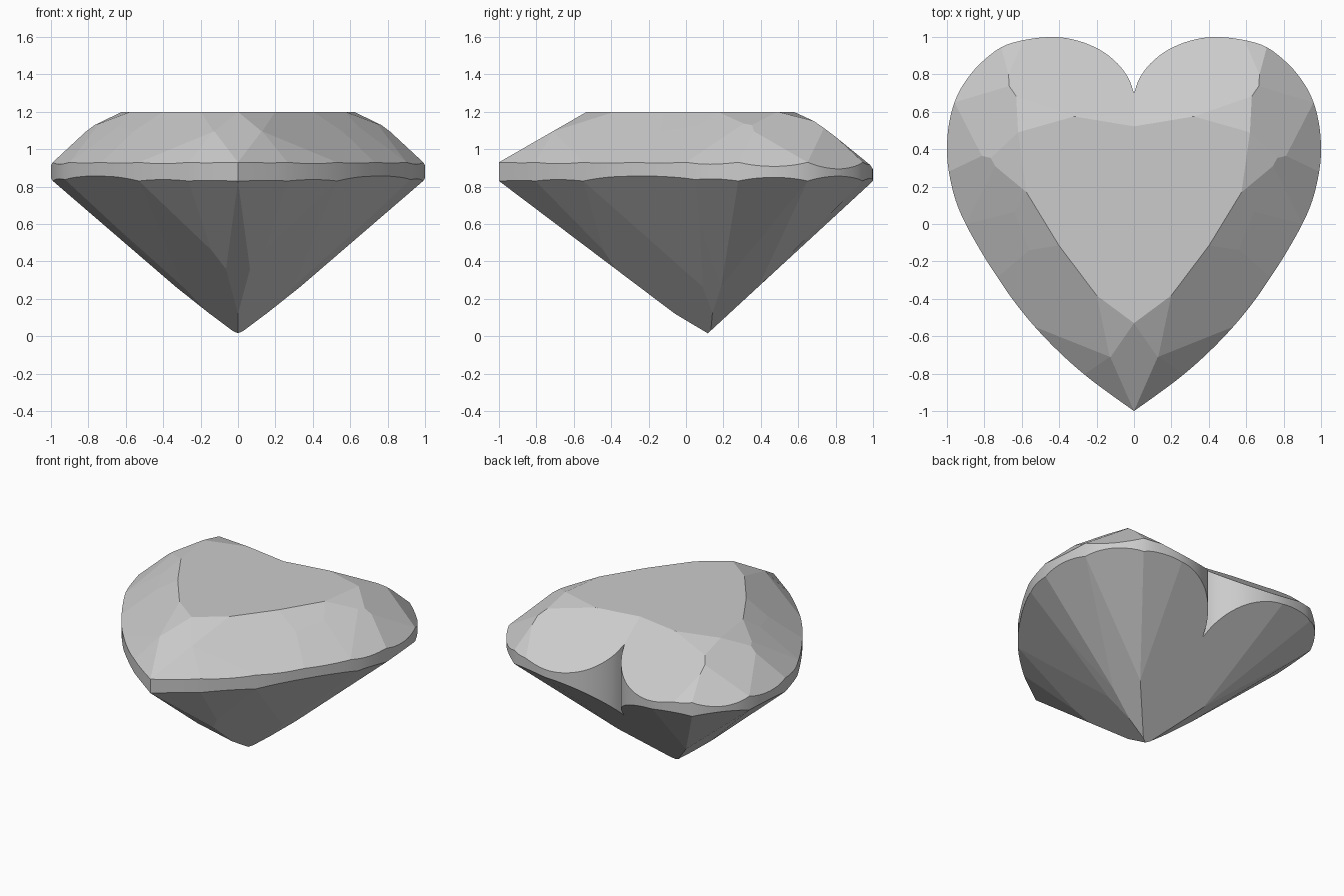
import bpy, bmesh
from mathutils import Vector as V

if "Cube" in bpy.data.objects:
    bpy.data.objects.remove(bpy.data.objects["Cube"])

# Half heart outline, from the front point round to the cleft
PTS = [(0, -1), (.14, -.9), (.265, -.805), (.4, -.685), (.53, -.55), (.64, -.415), (.73, -.285),
       (.81, -.16), (.9, .0), (.955, .13), (.99, .28), (1, .4), (.99, .53), (.96, .65),
       (.91, .75), (.83, .85), (.71, .945), (.58, .985), (.43, 1), (.3, .98), (.18, .93),
       (.09, .86), (.03, .78), (0, .7)]


def refine(pts, n=4):
    # Catmull-Rom subdivision of the outline
    p = [V(a) for a in pts]
    p = [2 * p[0] - p[1]] + p + [2 * p[-1] - p[-2]]
    out = []
    for i in range(1, len(p) - 2):
        a, b, c, d = p[i - 1:i + 3]
        for k in range(n):
            t = k / n
            out.append(.5 * (2 * b + (c - a) * t + (2 * a - 5 * b + 4 * c - d) * t * t
                             + (3 * b - a - 3 * c + d) * t ** 3))
    return out + [p[-2]]


# Extruded half outline
bm = bmesh.new()
base = bm.faces.new([bm.verts.new((max(p.x, 0), min(p.y, 1), -.1)) for p in refine(PTS)])
ext = bmesh.ops.extrude_face_region(bm, geom=[base], use_keep_orig=True)
bmesh.ops.translate(bm, vec=(0, 0, 1.3),
                    verts=[g for g in ext["geom"] if isinstance(g, bmesh.types.BMVert)])
bmesh.ops.recalc_face_normals(bm, faces=bm.faces)
INSIDE = V((.2, .2, .88))


def cut(co, no):
    # Grind one flat facet
    no = no.normalized()
    if no.dot(co - INSIDE) < 0:
        no = -no
    bmesh.ops.bisect_plane(bm, geom=bm.verts[:] + bm.edges[:] + bm.faces[:], dist=1e-4,
                           plane_co=co, plane_no=no, clear_outer=True)
    bmesh.ops.holes_fill(bm, edges=[e for e in bm.edges if e.is_boundary], sides=0)


def cut3(a, b, c):
    cut(a, (b - a).cross(c - a))


# Facet corners: table, crown middle, girdle mains, girdle mids
T = [V((x, y, 1.2)) for x, y in [(0, -.53), (.27, -.33), (.575, .17), (.62, .49), (.32, .575), (0, .53)]]
K = [V(p) for p in [(.13, -.71, 1.095), (.56, -.14, 1.095), (.78, .38, 1.125), (.65, .72, 1.14)]]
G = [(0, -1), (.53, -.55), (.9, .0), (.96, .65), (.43, 1)]
M = [(.265, -.805), (.73, -.285), (.99, .28), (.71, .945)]
at = lambda p, z: V((p[0], p[1], z))

# Crown facets
TOP = .93
for i in range(4):
    cut3(T[i], T[i + 1], K[i])
    for g in (G[i], G[i + 1]):
        cut3(K[i], at(g, TOP), at(M[i], TOP))
for i in range(5):
    prev = K[i - 1] if i else V((-K[0].x, K[0].y, K[0].z))
    along = (K[i] if i < 4 else T[4]) - prev
    cut(T[i], (at(G[i], TOP) - T[i]).cross(along))
cut3(T[4], T[5], V((0, .7, 1.07)))

# Pavilion mains through the bottom tip
LOW = .83
TIP = V((0, .1, 0))
DIRS = [(0, -1), (.84, -.54), (.93, -.36), (.96, .3), (0, 1)]
mains = []
for d, g in zip(DIRS, G):
    d = V(d).normalized()
    s = LOW / d.dot(V(g) - TIP.xy)
    mains.append((d, s))
    cut(TIP, V((d.x * s, d.y * s, -1)))

# Lower girdle facets from the mid ring where neighbouring mains meet
RING = .265
for i in range(4):
    (a, s), (b, t) = mains[i], mains[i + 1]
    det = a.x * b.y - a.y * b.x
    p, q = RING / s, RING / t
    r = V(((p * b.y - q * a.y) / det, (a.x * q - b.x * p) / det + TIP.y, RING))
    for g in (G[i], G[i + 1]):
        cut3(r, at(g, LOW), at(M[i], LOW))

# Open the middle, smooth only the girdle wall
bmesh.ops.remove_doubles(bm, verts=bm.verts, dist=5e-4)
bmesh.ops.delete(bm, geom=[f for f in bm.faces if all(v.co.x < 1e-3 for v in f.verts)], context='FACES')
bm.normal_update()
for f in bm.faces:
    f.smooth = abs(f.normal.z) < .05
for e in bm.edges:
    e.smooth = len(e.link_faces) == 2 and all(f.smooth for f in e.link_faces)

me = bpy.data.meshes.new("heart_gem")
bm.to_mesh(me)
bm.free()
gem = bpy.data.objects.new("heart_gem", me)
bpy.context.collection.objects.link(gem)
mirror = gem.modifiers.new("Mirror", 'MIRROR')
mirror.merge_threshold = .001
